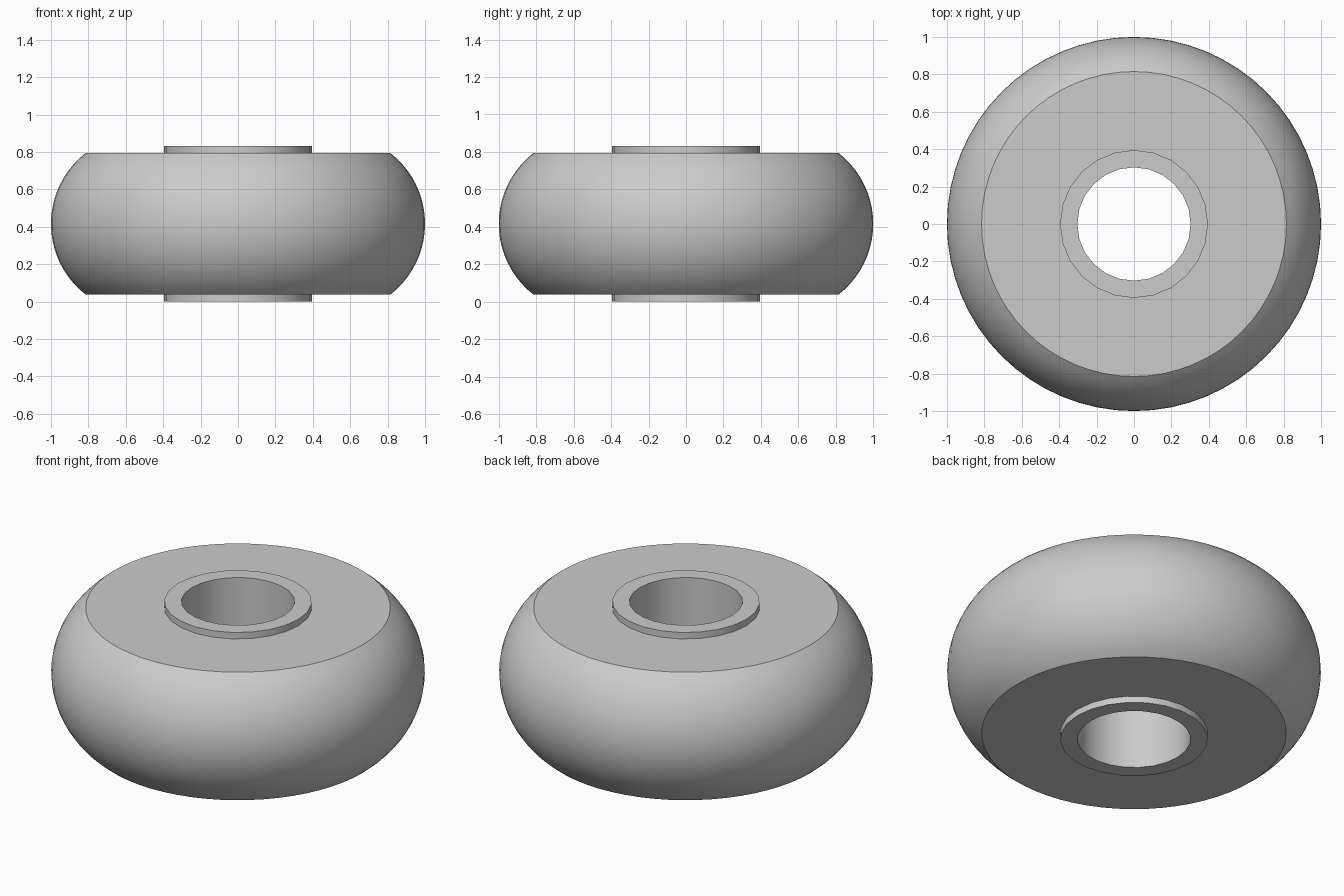
import bpy
import math

if "Cube" in bpy.data.objects:
    bpy.data.objects.remove(bpy.data.objects["Cube"])

MID = 0.416       # height of the wheel's mid plane
HALF_BODY = 0.378
HALF_HUB = 0.416

grey = bpy.data.materials.new("plain grey")
grey.use_nodes = True
colour = (0.6, 0.6, 0.6, 1)
grey.diffuse_color = colour
grey.node_tree.nodes["Principled BSDF"].inputs["Base Color"].default_value = colour


def revolve(name, profile, sides):
    """Spin a closed (radius, z) profile around the z axis."""
    verts, faces, n = [], [], len(profile)
    for i in range(sides):
        a = math.tau * i / sides
        verts += [(r * math.cos(a), r * math.sin(a), z) for r, z in profile]
        for j in range(n):
            k, m = (i + 1) % sides, (j + 1) % n
            faces.append((i * n + j, k * n + j, k * n + m, i * n + m))
    mesh = bpy.data.meshes.new(name)
    mesh.from_pydata(verts, [], faces)
    mesh.materials.append(grey)
    obj = bpy.data.objects.new(name, mesh)
    bpy.context.collection.objects.link(obj)
    bpy.ops.object.select_all(action='DESELECT')
    obj.select_set(True)
    bpy.context.view_layer.objects.active = obj
    bpy.ops.object.shade_smooth_by_angle(angle=math.radians(30))
    return obj


# Rounded tyre: flat sides and a circular-arc tread
sagitta = 0.185
radius = (HALF_BODY ** 2 + sagitta ** 2) / (2 * sagitta)
limit = math.asin(HALF_BODY / radius)
steps = 20
tread = []
for s in range(steps + 1):
    t = limit * (2 * s / steps - 1)
    tread.append((1 - radius + radius * math.cos(t), MID + radius * math.sin(t)))
bore = 0.35
revolve("tyre", [(bore, MID - HALF_BODY)] + tread + [(bore, MID + HALF_BODY)], 64)

# Hollow hub sleeve standing slightly proud on both sides
low, high = MID - HALF_HUB, MID + HALF_HUB
revolve("hub_sleeve", [(0.303, low), (0.395, low), (0.395, high), (0.303, high)], 24)
